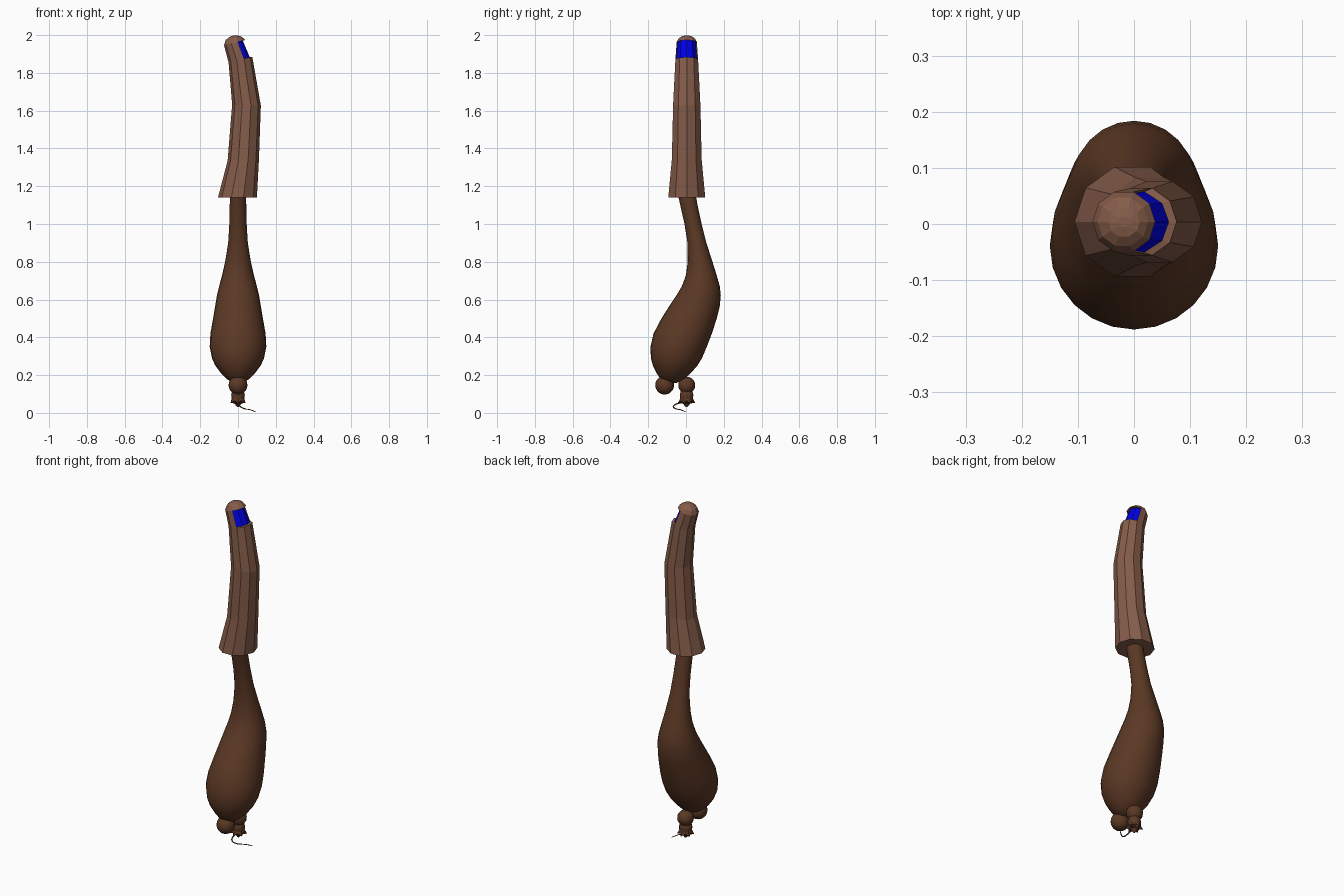
import bpy, bmesh, math
from mathutils import Vector

if "Cube" in bpy.data.objects:
    bpy.data.objects.remove(bpy.data.objects["Cube"])


def material(name, rgb):
    m = bpy.data.materials.new(name)
    m.diffuse_color = (*rgb, 1)
    m.use_nodes = True
    m.node_tree.nodes["Principled BSDF"].inputs["Base Color"].default_value = m.diffuse_color
    return m


TAN = material("light brown wood", (0.235, 0.108, 0.068))
DARK = material("dark brown", (0.105, 0.04, 0.018))
BLUE = material("bright blue", (0.0, 0.0, 0.8))


def finish(bm, name, mats, smooth=None):
    bmesh.ops.recalc_face_normals(bm, faces=bm.faces)
    me = bpy.data.meshes.new(name)
    bm.to_mesh(me)
    bm.free()
    ob = bpy.data.objects.new(name, me)
    bpy.context.collection.objects.link(ob)
    for m in mats:
        me.materials.append(m)
    if smooth:
        bpy.context.view_layer.objects.active = ob
        ob.select_set(True)
        bpy.ops.object.shade_smooth_by_angle(angle=math.radians(smooth))
        ob.select_set(False)
    return ob


def loft(sections, sides):
    """Sections: (x, y, z, x radius, y radius, slope of the ring along x)."""
    bm = bmesh.new()
    rings = []
    for x, y, z, rx, ry, slope in sections:
        ring = []
        for i in range(sides):
            a = math.tau * i / sides
            dx = rx * math.cos(a)
            ring.append(bm.verts.new((x + dx, y + ry * math.sin(a), z + slope * dx)))
        rings.append(ring)
    bands = []
    for lo, hi in zip(rings, rings[1:]):
        bands.append([bm.faces.new((lo[i], lo[(i + 1) % sides], hi[(i + 1) % sides], hi[i]))
                      for i in range(sides)])
    bm.faces.new(rings[0][::-1])
    bm.faces.new(rings[-1])
    return bm, bands


# Bent, tapering ten-sided sleeve with domed top
sleeve = [(-0.003, 1.14, 0.103, 0), (0.028, 1.34, 0.083, 0.06), (0.045, 1.63, 0.076, -0.04),
          (0.013, 1.87, 0.063, 0.22), (-0.018, 1.96, 0.056, 0.25),
          (-0.02, 1.98, 0.045, 0.15), (-0.018, 1.993, 0.028, 0.1), (-0.017, 1.998, 0.01, 0)]
bm, bands = loft([(x, 0.004, z, r, r, s) for x, z, r, s in sleeve], 10)
# Recessed blue window on the right side
window = [bands[3][i] for i in (8, 9, 0, 1)]
res = bmesh.ops.extrude_face_region(bm, geom=window)
for g in res["geom"]:
    if isinstance(g, bmesh.types.BMVert):
        g.co.x -= 0.014
        g.co.y *= 0.9
    elif isinstance(g, bmesh.types.BMFace):
        g.material_index = 1
bmesh.ops.delete(bm, geom=[f for f in window if f.is_valid], context='FACES')
finish(bm, "sleeve", [TAN, BLUE])

# Swan-necked gourd: z, front y, back y, half width
gourd = [(0.158, -0.10, -0.05, 0.025), (0.18, -0.135, -0.005, 0.06), (0.21, -0.155, 0.025, 0.09),
         (0.25, -0.175, 0.06, 0.12), (0.29, -0.186, 0.085, 0.138), (0.35, -0.188, 0.11, 0.15),
         (0.42, -0.172, 0.137, 0.146), (0.5, -0.13, 0.163, 0.132), (0.56, -0.092, 0.178, 0.122),
         (0.62, -0.052, 0.184, 0.112), (0.67, -0.022, 0.179, 0.1), (0.73, 0.0, 0.162, 0.084),
         (0.8, 0.009, 0.14, 0.068), (0.9, 0.008, 0.108, 0.052), (1.0, -0.008, 0.083, 0.046),
         (1.08, -0.026, 0.065, 0.044), (1.16, -0.044, 0.05, 0.043)]
bm, _ = loft([(0, (a + b) / 2, z, w, (b - a) / 2, 0) for z, a, b, w in gourd], 24)
finish(bm, "gourd_body", [DARK], 40)

# Two hanging beads
for name, y, z, r in (("front_bead", -0.113, 0.147, 0.05), ("middle_bead", 0.004, 0.146, 0.045)):
    bm = bmesh.new()
    bmesh.ops.create_uvsphere(bm, u_segments=16, v_segments=10, radius=r)
    bmesh.ops.translate(bm, verts=bm.verts, vec=(0, y, z))
    finish(bm, name, [DARK], 40)

# Flared crown under the middle bead, with a scalloped rim and a point
crown = [(0.03, 0.004), (0.05, 0.02), (0.053, 0.046), (0.075, 0.034), (0.095, 0.036), (0.12, 0.03)]
bm, _ = loft([(0, 0.003, z, r, r, 0) for z, r in crown], 12)
bm.verts.ensure_lookup_table()
for i in range(24, 36, 2):
    v = bm.verts[i].co
    v.x *= 0.72
    v.y *= 0.72
    v.z += 0.012
finish(bm, "crown", [DARK])

# Thin curled stem
cu = bpy.data.curves.new("curled_stem", 'CURVE')
cu.dimensions = '3D'
cu.bevel_depth = 0.0045
cu.bevel_resolution = 1
pts = [(0, 0.0, 0.055), (-0.002, -0.035, 0.052), (0.008, -0.066, 0.036),
       (0.035, -0.055, 0.022), (0.065, -0.03, 0.017), (0.093, 0.0, 0.005)]
sp = cu.splines.new('BEZIER')
sp.bezier_points.add(len(pts) - 1)
for k, (bp, p) in enumerate(zip(sp.bezier_points, pts)):
    bp.co = Vector(p)
    bp.handle_left_type = bp.handle_right_type = 'AUTO'
    bp.radius = 1 - 0.12 * k
sp.resolution_u = 5
cu.use_fill_caps = True
ob = bpy.data.objects.new("curled_stem", cu)
bpy.context.collection.objects.link(ob)
cu.materials.append(DARK)
